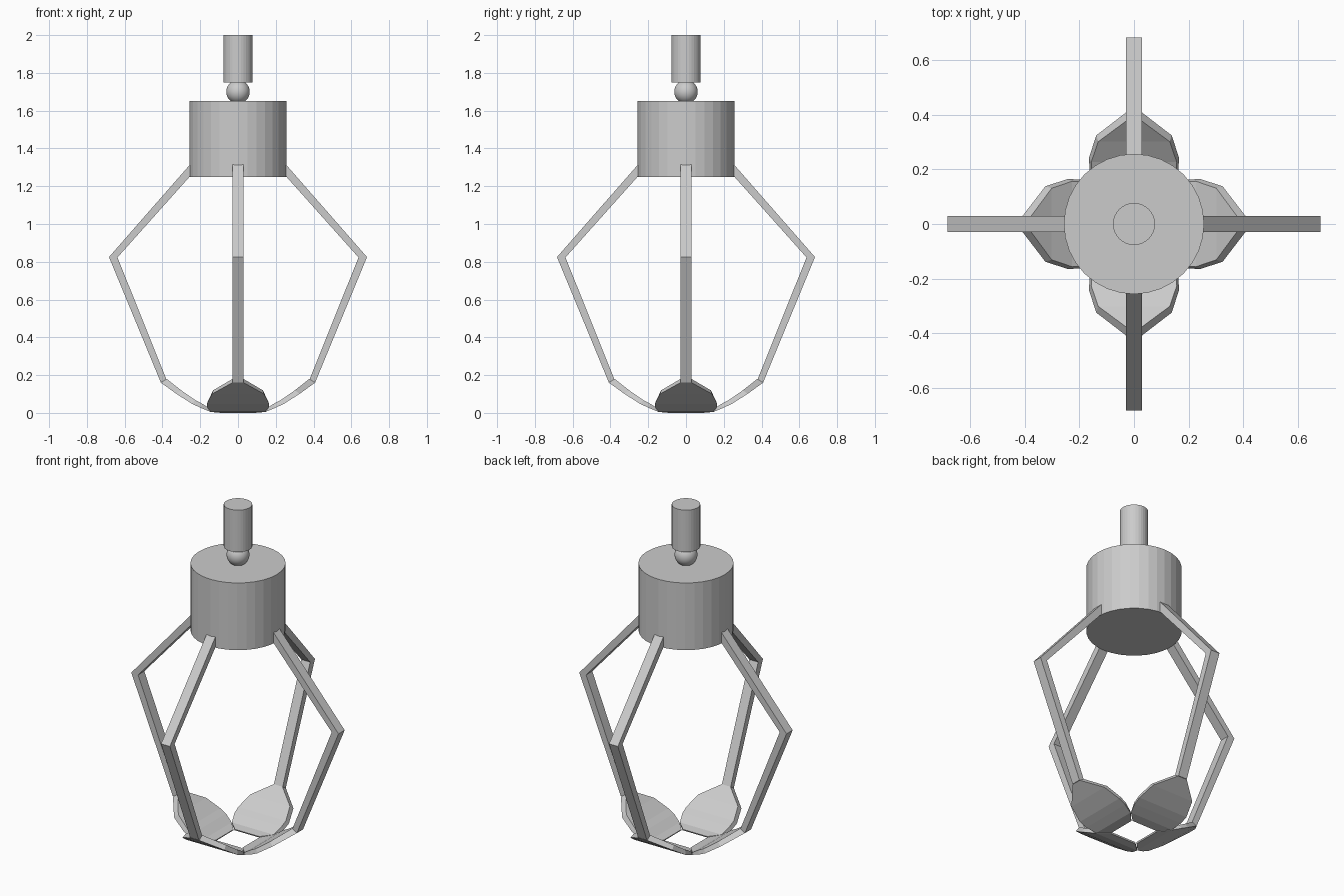
import bpy, bmesh, math
from mathutils import Matrix

if "Cube" in bpy.data.objects:
    bpy.data.objects.remove(bpy.data.objects["Cube"])


def finish(bm, name, angle=0.0):
    bmesh.ops.recalc_face_normals(bm, faces=bm.faces)
    me = bpy.data.meshes.new(name)
    bm.transform(Matrix.Rotation(angle, 4, 'Z'))
    bm.to_mesh(me)
    bm.free()
    ob = bpy.data.objects.new(name, me)
    bpy.context.collection.objects.link(ob)
    return ob


def cylinder(name, radius, z0, z1, sides=32):
    bm = bmesh.new()
    bmesh.ops.create_cone(bm, cap_ends=True, segments=sides, radius1=radius,
                          radius2=radius, depth=z1 - z0,
                          matrix=Matrix.Translation((0, 0, (z0 + z1) / 2)))
    return finish(bm, name)


def loft(name, sections, angle):
    """Join four-cornered cross-sections into a closed solid."""
    bm = bmesh.new()
    rings = [[bm.verts.new(p) for p in s] for s in sections]
    for a, b in zip(rings, rings[1:]):
        for i in range(4):
            j = (i + 1) % 4
            bm.faces.new((a[i], a[j], b[j], b[i]))
    bm.faces.new(rings[0])
    bm.faces.new(rings[-1])
    return finish(bm, name, angle)


def section(outer, inner, w_out, w_in):
    (ro, zo), (ri, zi) = outer, inner
    return [(ro, -w_out, zo), (ro, w_out, zo), (ri, w_in, zi), (ri, -w_in, zi)]


# Motor body, top rod and ball joint
cylinder("claw_body", 0.257, 1.25, 1.65)
cylinder("hanging_rod", 0.077, 1.75, 2.0)
bm = bmesh.new()
bmesh.ops.create_uvsphere(bm, u_segments=32, v_segments=16, radius=0.062,
                          matrix=Matrix.Translation((0, 0, 1.70)))
ball = finish(bm, "ball_joint")
for p in ball.data.polygons:
    p.use_smooth = True

# Bent arm: outer and inner (radius, height) pairs
ARM = [((0.245, 1.325), (0.225, 1.285)),
       ((0.683, 0.825), (0.638, 0.823)),
       ((0.409, 0.162), (0.374, 0.165))]
# Curved scoop: lower radius, lower height, half width
SCOOP = [(0.408, 0.160, 0.030), (0.325, 0.100, 0.138), (0.243, 0.048, 0.165),
         (0.200, 0.028, 0.163), (0.146, 0.005, 0.144), (0.090, 0.000, 0.085)]

for i in range(4):
    a = i * math.pi / 2
    loft(f"arm_{i + 1}", [section(o, n, 0.029, 0.029) for o, n in ARM], a)
    loft(f"scoop_{i + 1}",
         [section((r, z), (r - 0.085 * (r - 0.05), z + 0.008 + 0.012 * (z > 0.003) * min(1, z / 0.03)),
                  w, w * 0.95) for r, z, w in SCOOP], a)
